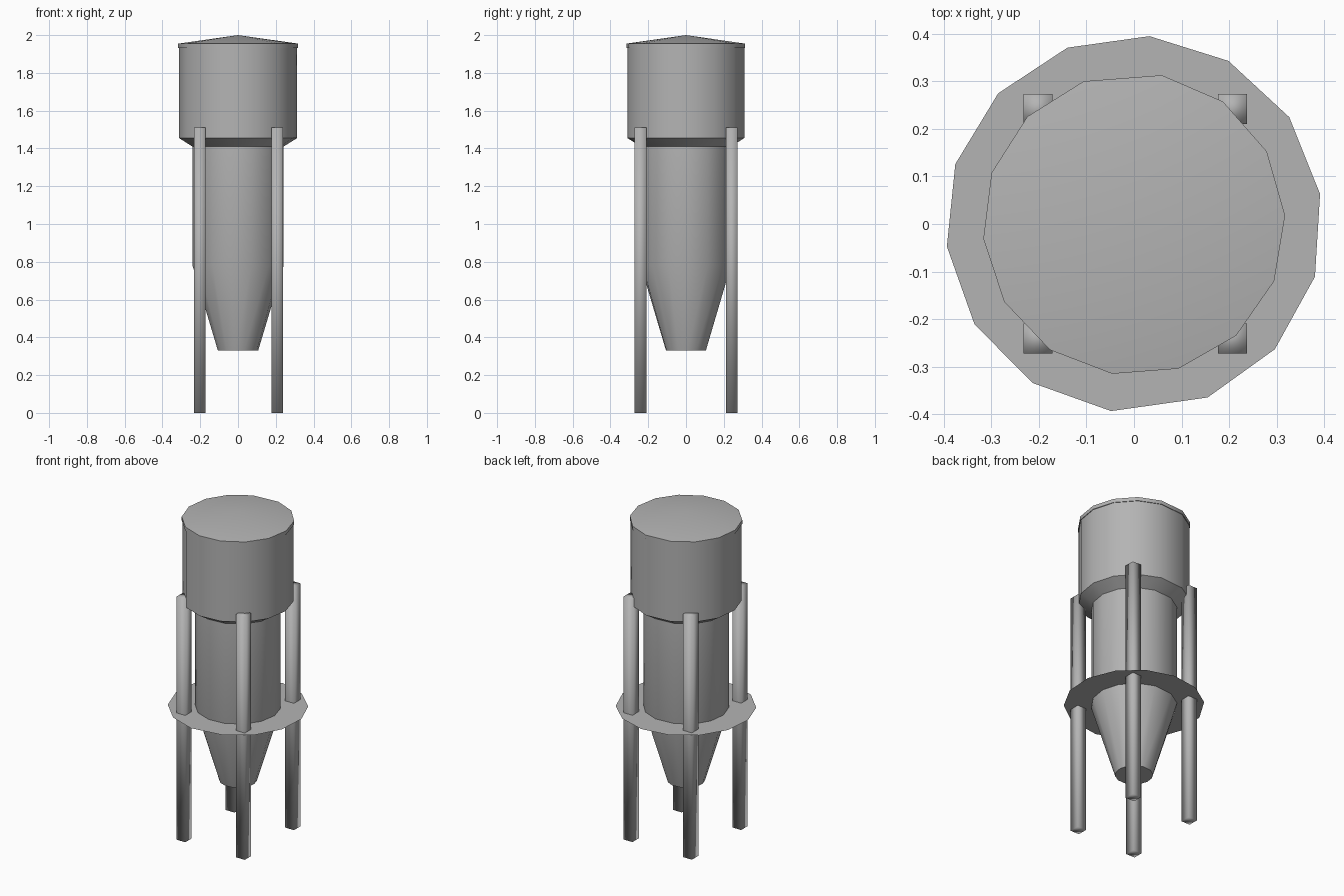
import bpy, bmesh
from math import radians, cos, sin

if "Cube" in bpy.data.objects:
    bpy.data.objects.remove(bpy.data.objects["Cube"])

SIDES = 14
STEP = 330 / 13   # slightly uneven ring: 13 equal steps and one wider gap

# Mid-grey painted steel
STEEL = bpy.data.materials.new("grey_steel")
STEEL.diffuse_color = (0.456, 0.456, 0.456, 1)
STEEL.use_nodes = True
STEEL.node_tree.nodes["Principled BSDF"].inputs["Base Color"].default_value = STEEL.diffuse_color


def finish(name, bm, angle):
    bmesh.ops.recalc_face_normals(bm, faces=bm.faces)
    me = bpy.data.meshes.new(name)
    bm.to_mesh(me)
    bm.free()
    me.materials.append(STEEL)
    ob = bpy.data.objects.new(name, me)
    bpy.context.collection.objects.link(ob)
    bpy.ops.object.select_all(action='DESELECT')
    ob.select_set(True)
    bpy.context.view_layer.objects.active = ob
    bpy.ops.object.shade_smooth_by_angle(angle=radians(angle))
    return ob


def lathe(name, profile, start=109.4, angle=40):
    """Revolve (radius, z) pairs; radius 0 makes a tip, open ends are capped."""
    bm = bmesh.new()
    rings = []
    for r, z in profile:
        if r == 0:
            rings.append([bm.verts.new((0, 0, z))] * SIDES)
        else:
            rings.append([bm.verts.new((r * cos(radians(start + STEP * k)),
                                        r * sin(radians(start + STEP * k)), z))
                          for k in range(SIDES)])
    for a, b in zip(rings, rings[1:]):
        for k in range(SIDES):
            n = (k + 1) % SIDES
            bm.faces.new(list(dict.fromkeys((a[k], a[n], b[n], b[k]))))
    ends = [rings[0], rings[-1]] if len(rings) > 1 else [rings[0]]
    for ring in ends:
        if ring[0] is not ring[1]:
            bm.faces.new(ring)
    return finish(name, bm, angle)


# Tank: discharge cone, lower cylinder, shoulder and wide upper drum
lathe("tank_body", [(0.107, 0.33), (0.242, 0.78), (0.242, 1.41),
                    (0.314, 1.455), (0.314, 1.95)])

# Shallow conical lid with a small overhanging rim
lathe("lid", [(0.318, 1.932), (0.318, 1.955), (0, 2.0)])

# Paper-thin service platform
lathe("platform", [(0.396, 0.788)], start=-67)

# Four square legs
for side, x in (("left", -0.202), ("right", 0.207)):
    for end, y in (("front", -0.241), ("back", 0.242)):
        bm = bmesh.new()
        bmesh.ops.create_cube(bm, size=1)
        bmesh.ops.scale(bm, vec=(0.061, 0.063, 1.51), verts=bm.verts)
        bmesh.ops.translate(bm, vec=(x, y, 0.755), verts=bm.verts)
        finish(f"{end}_{side}_leg", bm, 180)
